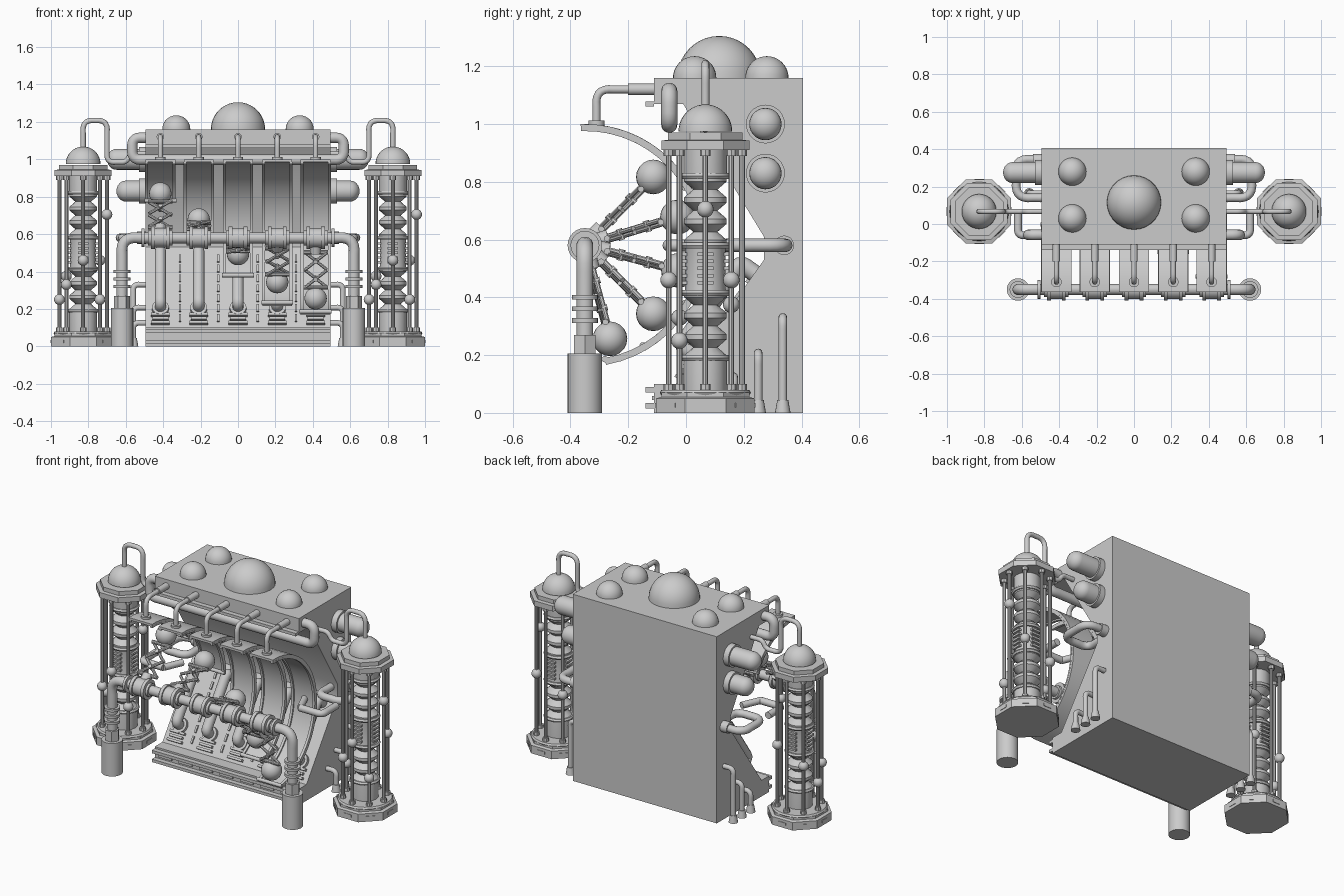
import bpy, bmesh
from math import pi, sin, cos, radians
from mathutils import Vector, Matrix

if "Cube" in bpy.data.objects:
    bpy.data.objects.remove(bpy.data.objects["Cube"])

V = Vector


def finish(name, bm, angle=35):
    bmesh.ops.remove_doubles(bm, verts=bm.verts, dist=1e-5)
    bmesh.ops.recalc_face_normals(bm, faces=bm.faces)
    me = bpy.data.meshes.new(name)
    bm.to_mesh(me)
    bm.free()
    me.shade_smooth()
    me.set_sharp_from_angle(angle=radians(angle))
    ob = bpy.data.objects.new(name, me)
    bpy.context.collection.objects.link(ob)
    return ob


def lathe(name, prof, loc, axis=(0, 0, 1), sides=24, phase=0.0):
    """Revolve (radius, height) points around an axis."""
    bm = bmesh.new()
    rot = V((0, 0, 1)).rotation_difference(V(axis)).to_matrix()
    rings = [[bm.verts.new(V(loc) + rot @ V((max(r, 1e-6) * cos(phase + 2 * pi * i / sides),
              max(r, 1e-6) * sin(phase + 2 * pi * i / sides), h))) for i in range(sides)] for r, h in prof]
    for a, b in zip(rings, rings[1:]):
        for i in range(sides):
            j = (i + 1) % sides
            bm.faces.new((a[i], a[j], b[j], b[i]))
    return finish(name, bm)


def rod(name, a, b, r, sides=20, phase=0.0):
    d = V(b) - V(a)
    return lathe(name, [(0, 0), (r, 0), (r, d.length), (0, d.length)], a, d, sides, phase)


def ball(name, loc, r, lo=-90, n=10, sides=28, axis=(0, 0, 1)):
    angs = [radians(lo + (90 - lo) * i / n) for i in range(n + 1)]
    return lathe(name, [(r * cos(t), r * sin(t)) for t in angs], loc, axis, sides)


def box(name, loc, size, rot=None):
    bm = bmesh.new()
    m = Matrix.Translation(loc) @ (rot or Matrix()) @ Matrix.Diagonal((*size, 1))
    bmesh.ops.create_cube(bm, size=1, matrix=m)
    return finish(name, bm)


def extrude_x(name, pts, x0, x1):
    """Extrude a (y, z) outline along x."""
    bm = bmesh.new()
    a = [bm.verts.new((x0, y, z)) for y, z in pts]
    b = [bm.verts.new((x1, y, z)) for y, z in pts]
    bm.faces.new(a)
    bm.faces.new(b)
    for i in range(len(pts)):
        j = (i + 1) % len(pts)
        bm.faces.new((a[i], a[j], b[j], b[i]))
    return finish(name, bm)


def tube(name, pts, r, fillet=0.06, res=4):
    """Pipe along a path whose corners are rounded."""
    pts = [V(p) for p in pts]
    path = [pts[0]]
    for p, c, n in zip(pts, pts[1:], pts[2:]):
        f = min(fillet, (p - c).length * .499, (n - c).length * .499)
        a, b = c + (p - c).normalized() * f, c + (n - c).normalized() * f
        for k in range(8):
            t = k / 7
            # blend between quadratic and chord-corrected arc
            path.append(a * (1 - t) ** 2 + c * 2 * t * (1 - t) + b * t * t + (c - (a + b) / 2) * .5 * t * (1 - t))
    path.append(pts[-1])
    cu = bpy.data.curves.new(name, 'CURVE')
    cu.dimensions = '3D'
    cu.bevel_depth, cu.bevel_resolution, cu.use_fill_caps = r, res, True
    sp = cu.splines.new('POLY')
    sp.points.add(len(path) - 1)
    for q, p in zip(sp.points, path):
        q.co = (*p, 1)
    tmp = bpy.data.objects.new(name, cu)
    bm = bmesh.new()
    me = bpy.data.meshes.new_from_object(tmp)
    bm.from_mesh(me)
    bpy.data.objects.remove(tmp)
    return finish(name, bm)


# Cabinet with V-shaped front recess
extrude_x("cabinet", [(-.11, 0), (.405, 0), (.405, 1.16), (-.11, 1.16), (-.11, 1.07), (-.01, 1.07),
                      (.27, .61), (.27, .53), (-.035, .10), (-.11, .10)], -.495, .495)
for z in (.025, .08, 1.07):
    box("trim_strip", (0, -.125, z), (.99, .03, .018))
for i in range(7):
    box("base_dash", (-.42 + .14 * i, -.112, .052), (.09, .012, .014))
ball("main_dome", (0, .115, 1.16), .145, 0)
for s in (-1, 1):
    for y in (.03, .28):
        ball("small_dome", (s * .33, y, 1.16), .075, 0)

# Details lying on the lower slope
slope = V((0, .305, .43)).normalized()
normal = V((0, -slope.z, slope.y))
tilt = Matrix.Rotation(slope.angle(V((0, 1, 0))), 4, 'X')
foot = V((0, -.035, .10))


def on_slope(x, d, h):
    return foot + V((x, 0, 0)) + slope * d + normal * h


XS = [-.415, -.21, 0, .21, .415]
for x in XS:
    tube("slope_pipe", [on_slope(x, .12, 0), on_slope(x, .12, .06), on_slope(x, .47, .06), on_slope(x, .47, 0)], .03, .05)
    rod("slope_pipe_collar", on_slope(x, .12, 0), on_slope(x, .12, .02), .045)
    for k in range(3):
        box("slope_bar", on_slope(x, .025 + .026 * k, .008), (.10 - .015 * (k % 2), .014, .022), tilt)
for x in (-.31, -.105, .105, .31):
    for k in range(7):
        box("slope_dash", on_slope(x, .06 + .065 * k, .003), (.012, .045, .012), tilt)

# Axle with bent legs
AY, AZ = -.35, .58
tube("axle", [(-.62, AY, .2), (-.62, AY, AZ), (.62, AY, AZ), (.62, AY, .2)], .029, .09, 5)
for s in (-1, 1):
    rod("leg_foot", (s * .62, AY, 0), (s * .62, AY, .205), .06, 28)
    rod("leg_hex_nut", (s * .62, AY, .2), (s * .62, AY, .27), .043, 6)
    for z in (.32, .36, .40):
        rod("leg_ring", (s * .62, AY, z - .008), (s * .62, AY, z + .008), .045)
    rod("axle_end_ring", (s * .50, AY, AZ), (s * .515, AY, AZ), .05)

# Five shutters, each with a scissor arm at its own angle
for x, deg in zip(XS, (45, 17, -15, -45, -75)):
    c = V((x, AY, AZ))
    X = V((1, 0, 0))
    lathe("hub", [(0, -.065), (.04, -.065), (.04, -.05), (.06, -.05), (.06, -.03), (.052, -.03), (.052, .03),
                  (.06, .03), (.06, .05), (.04, .05), (.04, .065), (0, .065)], c, X)
    end = max(deg - 15, -80)
    arc = [radians(92 + (end - 92) * i / 24) for i in range(25)]

    def band(r0, r1):
        return [(AY + r1 * cos(t), AZ + r1 * sin(t)) for t in arc] + \
               [(AY + r0 * cos(t), AZ + r0 * sin(t)) for t in reversed(arc)]
    extrude_x("shutter", band(.405, .42), x - .08, x + .08)
    for s in (-1, 1):
        e = x + s * .073
        extrude_x("shutter_rim", band(.396, .406), e - .008, e + .008)
    u = V((0, cos(arc[-1]), sin(arc[-1])))
    rod("shutter_end_bar", c + u * .40 - X * .085, c + u * .40 + X * .085, .011)
    d = V((0, cos(radians(deg)), sin(radians(deg))))
    n = V((0, -d.z, d.y))
    ball("arm_ball", c + d * .335, .06, sides=24)
    rod("arm_root", c + d * .04, c + d * .085, .03, 12)
    rod("arm_root_bar", c + d * .08 - X * .065, c + d * .08 + X * .065, .011, 10)
    rod("arm_tip_bar", c + d * .275 - X * .065, c + d * .275 + X * .065, .011, 10)
    for k in range(2):
        p, q = c + d * (.08 + .0975 * k), c + d * (.1775 + .0975 * k)
        for s in (-1, 1):
            rod("scissor_bar", p - X * s * .06 + n * s * .007, q + X * s * .06 + n * s * .007, .009, 8)
        rod("scissor_pin", (p + q) / 2 - n * .02, (p + q) / 2 + n * .02, .012, 10)
    # Feed hose above the shutter
    rod("hose_sleeve", (x, -.10, 1.12), (x, -.20, 1.12), .02)
    tube("feed_hose", [(x, -.19, 1.12), (x, -.31, 1.12), (x, -.31, .99)], .014, .11)
    rod("hose_flange", (x, -.31, .995), (x, -.31, 1.012), .028)

# Long header pipe under the overhang, looping into both sides
tube("header_pipe", [(-.45, -.058, 1.115), (-.565, -.058, 1.115), (-.565, -.058, .998), (.565, -.058, .998),
                     (.565, -.058, 1.115), (.45, -.058, 1.115)], .028, .06, 5)

for s in (-1, 1):
    # Side canisters
    for z, xe in ((1.0, .70), (.83, .65)):
        rod("canister_flange", (s * .49, .275, z), (s * .53, .275, z), .067, 28)
        lathe("canister", [(0, 0), (.056, 0)] + [(.056 * cos(t * pi / 12), xe - .49 - .05 + .05 * sin(t * pi / 12))
              for t in range(7)], (s * .49, .275, z), (s, 0, 0), 28)
    # Side loop pipe and small standing pipes
    tube("side_loop_pipe", [(s * .47, .345, .58), (s * .63, .345, .58), (s * .63, .14, .58), (s * .45, .14, .58),
                            (s * .45, .29, .58)], .023, .09)
    rod("side_loop_socket", (s * .49, .34, .58), (s * .54, .34, .58), .034)
    tube("side_strut", [(s * .47, -.06, .58), (s * .62, -.06, .58), (s * .62, .08, .58)], .021, .04)
    rod("side_strut_link", (s * .47, -.06, .58), (s * .42, AY + .405, .58), .02, 12)
    for y, h in ((.335, .345), (.25, .222), (.165, .14)):
        tube("standing_pipe", [(s * .56, y, 0), (s * .56, y, h - .015), (s * .48, y, h - .015)], .015, .05)
        lathe("standing_pipe_foot", [(0, 0), (.027, 0), (.019, .045), (0, .045)], (s * .56, y, 0), sides=16)

    # Corner column
    cx, cy, ph = s * .828, .067, pi / 8
    C = (cx, cy, 0)
    lathe("column_base", [(0, 0), (.185, 0), (.185, .05), (.165, .055), (.165, .07), (0, .07)], C, sides=8, phase=ph)
    lathe("column_base_ring", [(0, .06), (.152, .06), (.158, .07), (.152, .08), (0, .08)], C, sides=32)
    lathe("column_cap", [(0, .91), (.165, .91), (.165, .943), (.14, .945), (.14, .97), (0, .97)], C, sides=8, phase=ph)
    ball("column_dome", (cx, cy, .975), .093, 0)
    # Core with bellows above and below a louvred drum
    core = [(0, .07), (.075, .07), (.075, .18)]
    for z0, z1, k in ((.19, .41, 3), (.59, .81, 3)):
        st = (z1 - z0) / k
        for i in range(k):
            core += [(.074, z0 + st * i), (.074, z0 + st * (i + .12)), (.042, z0 + st * (i + .5)), (.074, z0 + st * (i + .88))]
        core += [(.074, z1)]
        core += [(.07, .43), (.07, .57)] if z0 < .5 else [(.075, .83), (.075, .92), (0, .92)]
    lathe("column_core", core, C, sides=16)
    for z in (.19, .415, .58, .82):
        lathe("core_ring", [(.06, z - .01), (.08, z - .01), (.086, z), (.08, z + .01), (.06, z + .01)], C, sides=24)
    for k in range(4):
        a = k * pi / 2
        r = Matrix.Rotation(a, 4, 'Z')
        for z in (.45, .475, .5, .525, .55):
            box("core_louvre", V(C) + V((.07 * cos(a), .07 * sin(a), z)), (.022, .055, .012), r)
    for k in range(8):
        a = k * pi / 4
        r = Matrix.Rotation(a, 4, 'Z')
        u = V((cos(a), sin(a), 0))
        p = V(C) + u * .127
        rod("column_rod", p + V((0, 0, .07)), p + V((0, 0, .92)), .0105, 10)
        rod("rod_nut", p + V((0, 0, .07)), p + V((0, 0, .10)), .018, 8)
        rod("rod_top_nut", p + V((0, 0, .89)), p + V((0, 0, .915)), .018, 8)
        box("base_slot", V(C) + u * .171 + V((0, 0, .026)), (.006, .05, .016), r)
        z = (.705, .46, .21, .375, .25, .33, .46, .25)[k]
        if k != 2:
            ball("rod_bead", p + V((0, 0, z)), .029, sides=16, n=8)
    # Thin hose from dome to cabinet
    tube("column_hose", [(cx, cy, 1.05), (cx, cy, 1.207), (s * .70, cy, 1.207), (s * .70, cy, .985),
                         (s * .60, cy, .985), (s * .57, cy, 1.03), (s * .47, cy, 1.03)], .014, .064)
